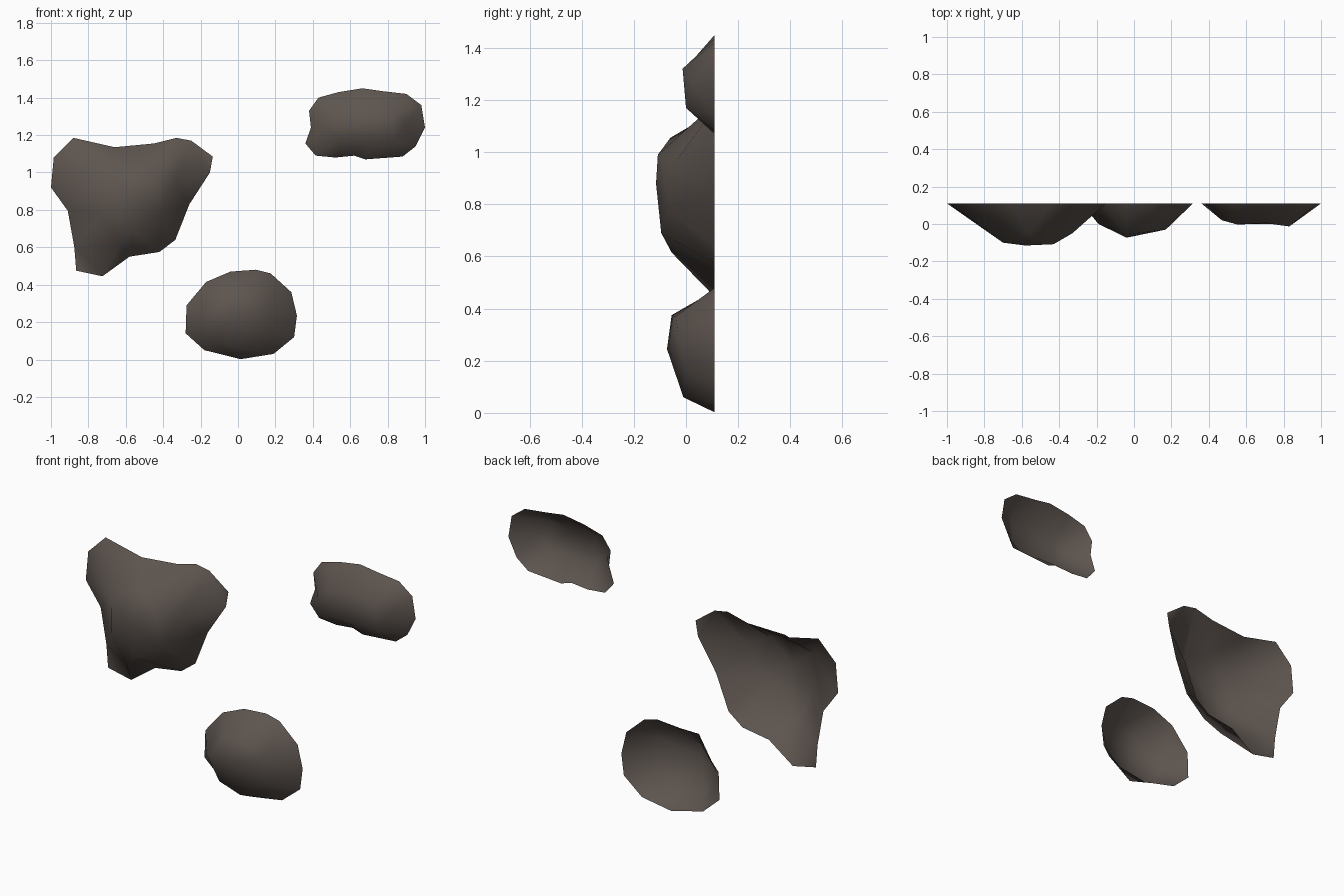
import bpy
from mathutils import Vector
from mathutils.geometry import delaunay_2d_cdt

BACK = 0.11  # all rocks are open shells cut off on this plane

stone = bpy.data.materials.new("dark_brown_stone")
stone.diffuse_color = (0.11, 0.09, 0.078, 1)


def rock(name, rim, front):
    """rim: (x, z) outline on the back plane; front: (x, y, z) bulging points."""
    pts = [(x, BACK, z) for x, z in rim] + front
    n = len(rim)
    flat = [Vector((p[0], p[2])) for p in pts]
    edges = [(i, (i + 1) % n) for i in range(n)]
    out, _, faces, orig, _, _ = delaunay_2d_cdt(flat, edges, [], 1, 1e-5)
    verts = [(v.x, pts[o[0]][1] if o else BACK, v.y) for v, o in zip(out, orig)]
    mesh = bpy.data.meshes.new(name)
    mesh.from_pydata(verts, [], faces)
    mesh.update()
    # every face must look towards the front
    if sum(p.normal.y * p.area for p in mesh.polygons) > 0:
        mesh.flip_normals()
    mesh.shade_smooth()
    mesh.materials.append(stone)
    ob = bpy.data.objects.new(name, mesh)
    bpy.context.collection.objects.link(ob)
    return ob


# large three-lobed rock
rock("large_rock",
     [(-0.88, 1.185), (-0.66, 1.135), (-0.45, 1.155), (-0.33, 1.185),
      (-0.25, 1.17), (-0.135, 1.085), (-0.15, 1.0), (-0.26, 0.83),
      (-0.335, 0.64), (-0.42, 0.575), (-0.58, 0.55), (-0.725, 0.445),
      (-0.865, 0.475), (-0.875, 0.6), (-0.91, 0.795), (-1.0, 0.92),
      (-0.985, 1.08)],
     [(-0.70, -0.10, 0.98), (-0.56, -0.06, 1.055), (-0.43, -0.108, 0.99),
      (-0.33, -0.05, 0.95), (-0.58, -0.115, 0.88), (-0.42, -0.07, 0.78),
      (-0.56, -0.095, 0.69), (-0.64, -0.055, 0.615), (-0.72, -0.07, 0.78)])

# low rounded rock
rock("low_rock",
     [(-0.275, 0.29), (-0.17, 0.415), (-0.04, 0.47), (0.095, 0.48),
      (0.175, 0.46), (0.285, 0.36), (0.315, 0.235), (0.30, 0.12),
      (0.19, 0.03), (0.015, 0.002), (-0.18, 0.05), (-0.28, 0.14)],
     [(-0.04, -0.055, 0.375), (-0.04, -0.073, 0.245), (-0.19, 0.0, 0.22),
      (0.17, -0.03, 0.30), (0.17, 0.0, 0.15), (0.09, -0.04, 0.37),
      (0.02, -0.01, 0.06), (-0.12, 0.01, 0.09)])

# high oblong rock
rock("high_rock",
     [(0.43, 1.40), (0.54, 1.43), (0.665, 1.45), (0.77, 1.435),
      (0.90, 1.42), (0.98, 1.36), (1.0, 1.24), (0.95, 1.14),
      (0.88, 1.085), (0.68, 1.07), (0.62, 1.09), (0.52, 1.08),
      (0.415, 1.09), (0.36, 1.155), (0.39, 1.24), (0.38, 1.33)],
     [(0.47, 0.02, 1.25), (0.55, -0.002, 1.32), (0.55, 0.0, 1.17),
      (0.70, 0.005, 1.33), (0.83, -0.013, 1.32), (0.83, 0.0, 1.17),
      (0.68, 0.0, 1.17), (0.89, 0.03, 1.25)])
